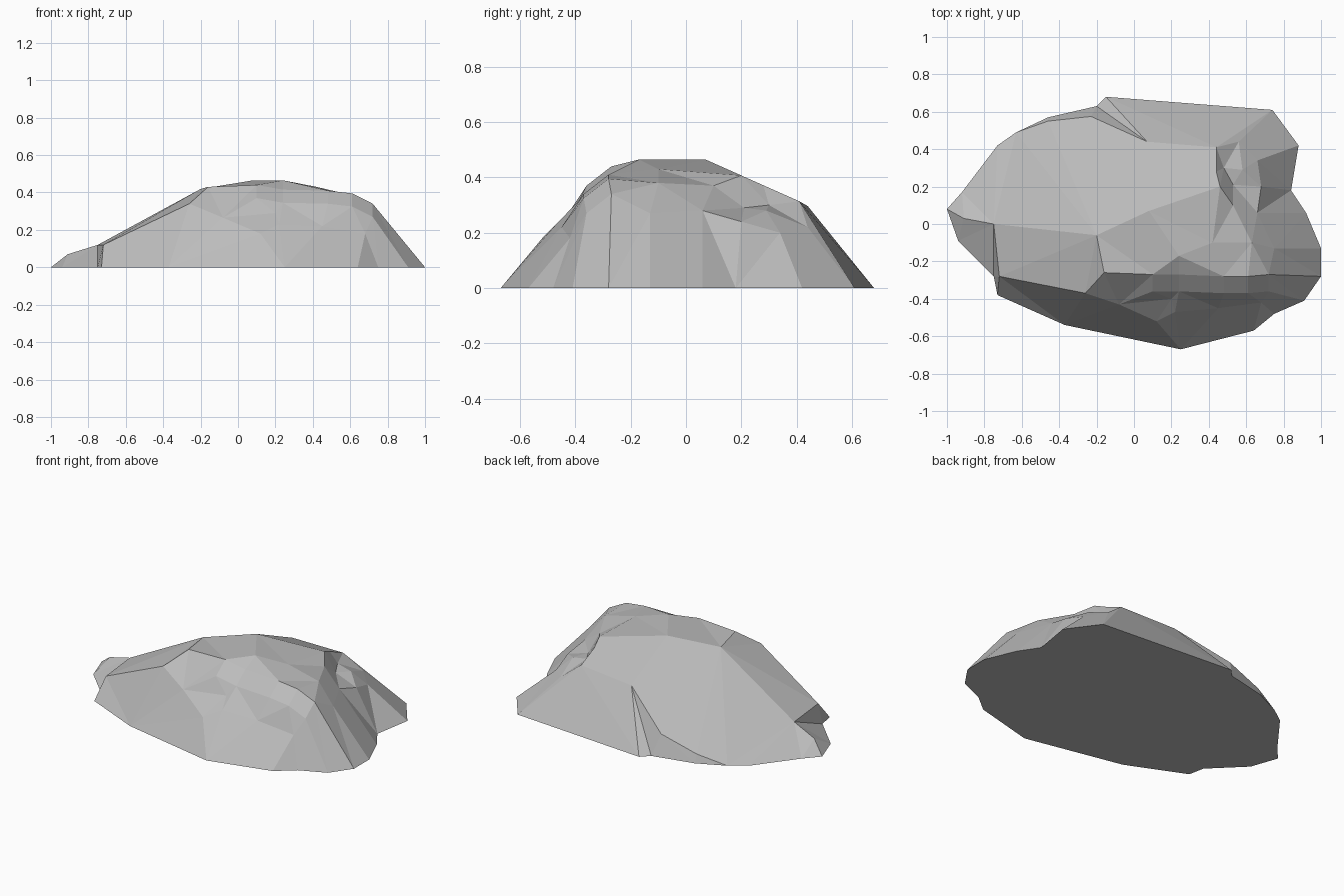
import bpy
import bmesh
from mathutils import Vector
from mathutils.geometry import delaunay_2d_cdt

# Remove the default object if the scene has it
default_object = bpy.data.objects.get("Cube")
if default_object is not None:
    bpy.data.objects.remove(default_object, do_unlink=True)

plan, heights, edges = [], [], []


def make_material(name, colour):
    """Create a plain single-colour material."""
    material = bpy.data.materials.new(name)
    material.use_nodes = True
    material.diffuse_color = colour
    shader = material.node_tree.nodes["Principled BSDF"]
    shader.inputs["Base Color"].default_value = colour
    shader.inputs["Roughness"].default_value = 0.9
    return material


def add_crease(chain, closed=False):
    """Add a chain of points whose neighbours must share an edge."""
    first = len(plan)
    for x, y, z in chain:
        plan.append(Vector((x, y)))
        heights.append(z)
    last = len(plan) - 1
    edges.extend((i, i + 1) for i in range(first, last))
    if closed:
        edges.append((last, first))


def on_slab(x, y):
    """Place a point on the big slab that dips to the back and the right."""
    peak_x, peak_y, peak_z = .08, .07, .465
    dip_back = .445 * (y - peak_y)
    dip_side = .372 * max(0, peak_x - x)
    return x, y, peak_z - dip_back - dip_side


# Ground outline, counter-clockwise from the left tip
outline = [
    (-1, .08), (-.94, -.09), (-.75, -.28), (-.73, -.38), (-.37, -.54),
    (.25, -.67), (.64, -.57), (.75, -.48), (.91, -.41), (1, -.28),
    (1, -.13), (.92, .06), (.84, .18), (.88, .42), (.74, .61),
    (-.15, .68), (-.2, .63), (-.46, .57), (-.63, .49), (-.73, .42),
    (-.92, .17),
]
add_crease([(x, y, 0) for x, y in outline], closed=True)

# Broad slab: its back edge, then its crest running down to the left tip
slab_edge = [(-.46, .55), (-.23, .575), (.07, .44),
             (.44, .41), (.44, .28), (.46, .2)]
add_crease([on_slab(x, y) for x, y in slab_edge])
tip = [(-.91, .03, .07), (-.75, 0, .12)]
add_crease(tip + [on_slab(-.2, -.06), on_slab(.08, .07)])

# Front ridge climbing to the lip of the summit
ridge = [(-.72, -.28, .12), (-.26, -.37, .34)]
lip = [(-.16, -.26, .43), (.1, -.27, .44), (.24, -.27, .415),
       (.48, -.28, .41), (.61, -.28, .395), (.72, -.27, .34)]
add_crease(ridge + lip + [(.75, -.13, .27)])
add_crease([(.24, -.17, .465), (.42, -.1, .43)])

# Ledges stepping down the front, the upper one following the lip
add_crease([(x, y - .09, z - .07) for x, y, z in lip[1:]])
add_crease([(-.08, -.43, .265), (.2, -.4, .29)])
add_crease([(.12, -.52, .18), (.22, -.47, .23),
            (.45, -.45, .22), (.68, -.42, .18)])

# Shoulder, gully and back spur on the side
add_crease([(.63, -.1, .38), (.53, .1, .37)])
add_crease([(.48, .3, .3), (.53, .21, .29), (.66, .06, .28)])
add_crease([(.56, .44, .22), (.58, .29, .28), (.66, .34, .2)])
add_crease([(.68, .2, .24)])

# Triangulate the plan and raise every point to its height
points, _, triangles, sources, _, _ = delaunay_2d_cdt(plan, edges, [], 1, .0001)
bm = bmesh.new()
for point, source in zip(points, sources):
    bm.verts.new((point.x, point.y, heights[source[0]]))
bm.verts.ensure_lookup_table()
for triangle in triangles:
    bm.faces.new([bm.verts[i] for i in triangle])

# Close the flat underside
rim = [edge for edge in bm.edges if edge.is_boundary]
bmesh.ops.contextual_create(bm, geom=rim)
bmesh.ops.recalc_face_normals(bm, faces=bm.faces)

# Flat-shaded rock object
mesh = bpy.data.meshes.new("rock")
bm.to_mesh(mesh)
bm.free()
mesh.materials.append(make_material("stone grey", (.5, .5, .5, 1)))
rock = bpy.data.objects.new("rock", mesh)
bpy.context.collection.objects.link(rock)
